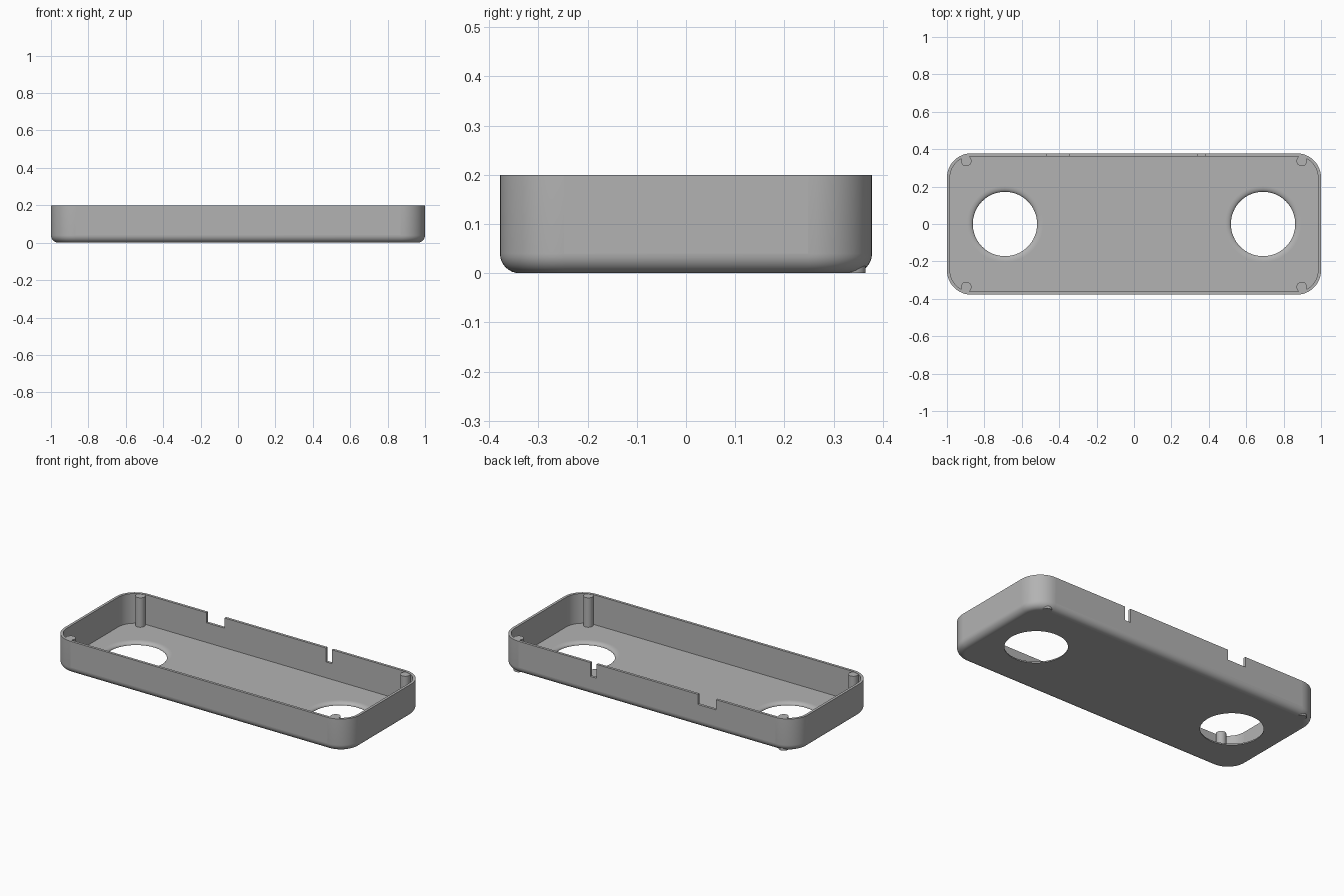
import bpy, bmesh
from math import sin, cos, pi

if "Cube" in bpy.data.objects:
    bpy.data.objects.remove(bpy.data.objects["Cube"], do_unlink=True)

HALF_X, HALF_Y, HEIGHT = 1.0, 0.378, 0.2
CORNER, FILLET, WALL, FLOOR = 0.13, 0.04, 0.016, 0.018
HOLE_X, HOLE_R, FLARE = 0.69, 0.172, 0.03
POST_X, POST_Y, POST_R = 0.897, 0.337, 0.028

grey = bpy.data.materials.new("plain_grey")
grey.use_nodes = True
grey.diffuse_color = (0.45, 0.45, 0.45, 1)
grey.node_tree.nodes["Principled BSDF"].inputs["Base Color"].default_value = grey.diffuse_color


def rounded_ring(inset, z, steps=12):
    """Rounded rectangle of points, shrunk by inset."""
    pts, r = [], CORNER - inset
    for k, (sx, sy) in enumerate([(1, 1), (-1, 1), (-1, -1), (1, -1)]):
        for i in range(steps + 1):
            a = (k + i / steps) * pi / 2
            pts.append((sx * (HALF_X - CORNER) + r * cos(a),
                        sy * (HALF_Y - CORNER) + r * sin(a), z))
    return pts


def circle_ring(cx, cy, r, z, steps=64):
    return [(cx + r * cos(2 * pi * i / steps), cy + r * sin(2 * pi * i / steps), z)
            for i in range(steps)]


def box_ring(x0, x1, y0, y1, z):
    return [(x0, y0, z), (x1, y0, z), (x1, y1, z), (x0, y1, z)]


def loft(name, rings):
    """Closed solid skinned through a list of rings."""
    bm = bmesh.new()
    loops = [[bm.verts.new(p) for p in ring] for ring in rings]
    n = len(loops[0])
    for a, b in zip(loops, loops[1:]):
        for i in range(n):
            j = (i + 1) % n
            bm.faces.new((a[i], a[j], b[j], b[i]))
    bm.faces.new(loops[0][::-1])
    bm.faces.new(loops[-1])
    bmesh.ops.recalc_face_normals(bm, faces=bm.faces)
    mesh = bpy.data.meshes.new(name)
    bm.to_mesh(mesh)
    bm.free()
    obj = bpy.data.objects.new(name, mesh)
    bpy.context.collection.objects.link(obj)
    mesh.materials.append(grey)
    return obj


def activate(obj):
    bpy.ops.object.select_all(action="DESELECT")
    obj.select_set(True)
    bpy.context.view_layer.objects.active = obj


def cut(obj, cutter):
    cutter.hide_render = True
    mod = obj.modifiers.new("cut", "BOOLEAN")
    mod.operation, mod.solver, mod.object = "DIFFERENCE", "EXACT", cutter
    activate(obj)
    bpy.ops.object.modifier_apply(modifier=mod.name)
    bpy.data.objects.remove(cutter, do_unlink=True)


def shade(obj):
    """Smooth curved faces, keep axis-aligned faces flat."""
    activate(obj)
    bpy.ops.object.shade_smooth_by_angle(angle=pi / 6)
    for f in obj.data.polygons:
        if max(abs(c) for c in f.normal) > 0.9999:
            f.use_smooth = False


# Tray: filleted underside, thin walls, flat floor
arc = [i / 8 * pi / 2 for i in range(9)]
rings = [rounded_ring(FILLET * (1 - sin(a)), FILLET * (1 - cos(a))) for a in arc]
rings += [rounded_ring(0, HEIGHT), rounded_ring(WALL, HEIGHT), rounded_ring(WALL, FLOOR)]
tray = loft("tray", rings)

# Two round floor openings, flared towards the inside
for side in (-1, 1):
    rings = [circle_ring(side * HOLE_X, 0, HOLE_R, -0.05)]
    rings += [circle_ring(side * HOLE_X, 0, HOLE_R + FLARE * (1 - cos(a)),
                          0.002 + (FLOOR - 0.002) * sin(a)) for a in arc]
    rings.append(circle_ring(side * HOLE_X, 0, HOLE_R + FLARE, 0.1))
    cut(tray, loft("hole_cutter", rings))

# Wide and narrow notches in the back rim
for x0, x1, depth in [(-0.468, -0.345, 0.062), (0.341, 0.382, 0.085)]:
    cut(tray, loft("notch_cutter", [box_ring(x0, x1, 0.33, 0.45, z)
                                    for z in (HEIGHT - depth, HEIGHT + 0.1)]))
shade(tray)

# Corner posts; the back pair runs down through the fillet to the ground
for sx, x_name in [(1, "left"), (-1, "right")]:
    for sy, y_name, base in [(-1, "front", FLOOR - 0.002), (1, "back", 0.0)]:
        post = loft(f"{y_name}_{x_name}_post",
                    [circle_ring(sx * POST_X, sy * POST_Y, POST_R, z, 32)
                     for z in (base, HEIGHT - 0.002)])
        shade(post)
